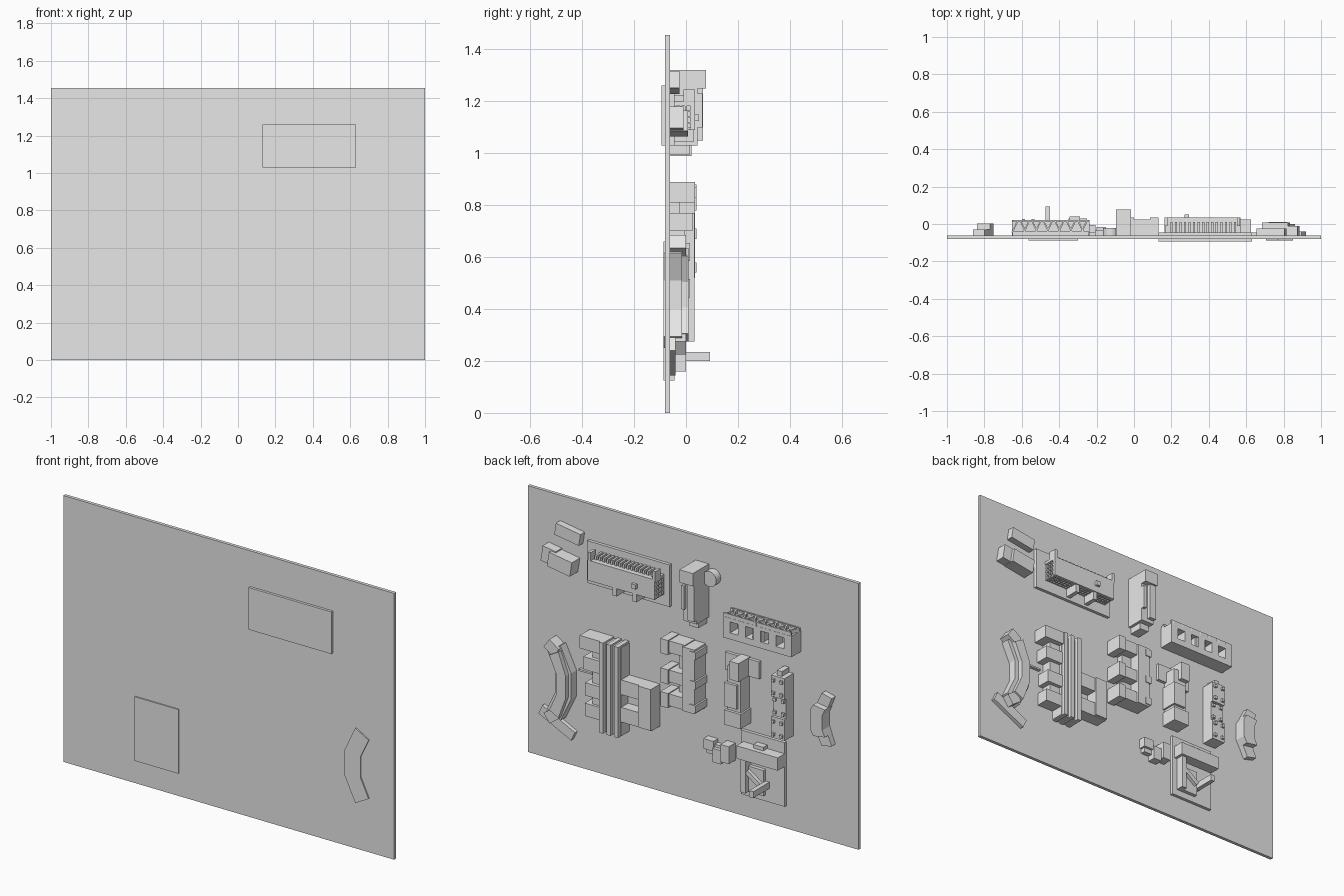
import bpy, bmesh
from math import radians
from mathutils import Matrix, Vector

cube = bpy.data.objects.get("Cube")
if cube:
    bpy.data.objects.remove(cube, do_unlink=True)

grey = bpy.data.materials.new("plain grey")
grey.use_nodes = True
grey.diffuse_color = (0.8, 0.8, 0.8, 1)
grey.node_tree.nodes["Principled BSDF"].inputs["Base Color"].default_value = grey.diffuse_color

BACK = -0.062      # rear face of the board
FRONT = -0.08      # front face of the board


def finish(name, bm):
    bmesh.ops.recalc_face_normals(bm, faces=bm.faces)
    mesh = bpy.data.meshes.new(name)
    bm.to_mesh(mesh)
    bm.free()
    mesh.materials.append(grey)
    part = bpy.data.objects.new(name, mesh)
    bpy.context.collection.objects.link(part)
    return part


def box(name, x, z, top, bottom=BACK, turn=0):
    """Block standing on the board, turned about the board's normal."""
    bm = bmesh.new()
    size = Vector((x[1] - x[0], top - bottom, z[1] - z[0]))
    centre = Vector((sum(x) / 2, (top + bottom) / 2, sum(z) / 2))
    matrix = Matrix.Translation(centre) @ Matrix.Rotation(radians(turn), 4, 'Y') @ Matrix.Diagonal(size.to_4d())
    bmesh.ops.create_cube(bm, size=1, matrix=matrix)
    return finish(name, bm)


def prism(name, outline, top, bottom=BACK):
    """Outline in x and z, raised from the board."""
    bm = bmesh.new()
    face = bm.faces.new([bm.verts.new((x, bottom, z)) for x, z in outline])
    raised = bmesh.ops.extrude_face_region(bm, geom=[face])
    verts = [v for v in raised["geom"] if isinstance(v, bmesh.types.BMVert)]
    bmesh.ops.translate(bm, vec=(0, top - bottom, 0), verts=verts)
    return finish(name, bm)


def crescent(name, middle, outer, inner, top, bottom=BACK):
    """Bent block, mirrored above and below its middle height."""
    def side(points):
        return [(x, middle + h) for x, h in points] + [(x, middle - h) for x, h in reversed(points)]
    return prism(name, side(outer) + side(inner)[::-1], top, bottom)


def spread(first, last, count):
    return [first + (last - first) * i / (count - 1) for i in range(count)]


# Board
box("board", (-1, 1), (0, 1.455), BACK, FRONT)

# Small turned blocks in the upper corner
box("corner_low_block", (.66, .81), (1.24, 1.305), -.025, turn=-9)
box("corner_wide_block", (.80, .88), (1.09, 1.175), -.01, turn=-9)
box("corner_tall_block", (.69, .83), (1.075, 1.155), .008, turn=-9)

# Great hall on its base, which shows through the front of the board
box("hall_base", (.13, .63), (1.03, 1.26), -.045, -.094)
box("hall_facade", (.165, .57), (1.09, 1.195), .035, .02)
box("hall_roof", (.165, .57), (1.185, 1.2), .035)
box("hall_core", (.18, .555), (1.12, 1.19), .025)
for x in spread(.2, .54, 15):
    box("hall_roof_fin", (x - .006, x + .006), (1.2, 1.222), .01, -.045)
for x in (.17, .56):
    box("hall_roof_post", (x - .008, x + .008), (1.19, 1.245), .035, -.01)
    # Window grids on both ends
    for z in spread(1.095, 1.185, 5):
        box("hall_end_bar", (x - .006, x + .006), (z - .003, z + .003), .03)
    for y in spread(-.04, .02, 4):
        box("hall_end_mullion", (x - .006, x + .006), (1.09, 1.19), y + .003, y - .003)
# Grids across the bays below
for x in spread(.19, .55, 19):
    box("hall_bay_mullion", (x - .003, x + .003), (1.09, 1.1), .02)
for y in spread(-.04, .01, 4):
    box("hall_bay_bar", (.17, .565), (1.09, 1.1), y + .003, y - .003)
for x in (.29, .41):
    box("hall_bay_pier", (x - .012, x + .012), (1.045, 1.12), .03)
box("hall_facade_box", (.27, .295), (1.125, 1.15), .05)

# Tower with cap, channel and round drum
box("tower_body", (-.095, -.015), (1.03, 1.26), .045)
box("tower_cap", (-.095, -.015), (1.25, 1.32), .077)
box("tower_right_rib", (-.095, -.055), (1.05, 1.26), .066)
box("tower_left_rib", (-.032, -.015), (1.1, 1.23), .063)
box("tower_foot", (-.085, -.03), (.995, 1.05), .015)
bm = bmesh.new()
bmesh.ops.create_cone(bm, cap_ends=True, segments=32, radius1=.042, radius2=.042, depth=.04,
                      matrix=Matrix.Translation((-.125, -.042, 1.26)) @ Matrix.Rotation(radians(90), 4, 'X'))
finish("round_drum", bm)

# Long truss hall: solid ends, piers, open bays and a zigzag roof
box("truss_floor", (-.65, -.24), (.99, 1.12), -.04)
box("truss_top_beam", (-.65, -.24), (1.085, 1.105), .022)
box("truss_bottom_beam", (-.65, -.24), (.99, 1.025), .022)
for x in spread(-.63, -.26, 5):
    box("truss_pier", (x - .022, x + .022), (.99, 1.105), .022)
box("truss_centre_block", (-.48, -.41), (1, 1.1), .01)
for i, x in enumerate(spread(-.63, -.26, 13)):
    bar = box("truss_roof_brace", (x - .004, x + .004), (1.105, 1.125), .022, -.05)
    bar.data.transform(Matrix.Translation((x, 0, 0)) @ Matrix.Rotation(radians(25 if i % 2 else -25), 4, 'Z')
                       @ Matrix.Translation((-x, 0, 0)))
for y in (-.045, .017):
    box("truss_roof_rail", (-.65, -.24), (1.105, 1.125), y + .004, y - .004)

# Large crescent with a stepped roof, and the low bar below it
crescent("crescent_body", .455, [(.77, .205), (.705, .07)], [(.85, .16), (.80, .055)], -.015, -.087)
crescent("crescent_roof", .455, [(.765, .18), (.72, .06)], [(.82, .15), (.775, .05)], .01)
for z in (.27, .64):
    box("crescent_end_block", (.78, .85), (z - .03, z + .03), .0, turn=-35 if z > .4 else 35)
box("crescent_low_bar", (.70, .92), (.19, .245), -.04, turn=-26)

# Ribbed slab building with side wings
box("slab_core", (.385, .505), (.28, .76), .01)
for x in spread(.4, .49, 3):
    box("slab_rib", (x - .012, x + .012), (.275, .77), .033)
box("slab_left_wing", (.5, .57), (.34, .77), -.005)
for z, reach, top in ((.735, .625, .025), (.62, .61, .015), (.48, .60, .015), (.365, .605, .01)):
    box("slab_left_bay", (.5, reach), (z - .035, z + .035), top)
box("slab_thin_link", (.6, .68), (.535, .545), -.045)
for z in (.395, .545):
    box("slab_right_arm", (.2, .39), (z - .04, z + .04), .01)
box("slab_right_end", (.2, .275), (.36, .585), .02)
box("slab_right_court", (.2, .39), (.36, .585), -.05)

# Three-armed building
box("arms_spine", (-.075, .0), (.53, .88), .035)
for z in (.56, .69, .85):
    box("arm", (-.01, .1), (z - .03, z + .035), .025)
    box("arm_tip", (.085, .13), (z - .04, z + .04), .035)
    box("arm_root", (-.085, -.05), (z - .02, z + .02), .04)
box("arms_court", (-.03, .06), (.56, .85), -.025)

# Stepped block beside a thin plate
box("thin_plate", (-.41, -.205), (.78, .875), -.045)
box("step_block_body", (-.34, -.26), (.53, .84), .015)
box("step_block_top", (-.345, -.29), (.78, .88), .04)
box("step_block_middle", (-.325, -.25), (.62, .75), .03)
box("step_block_foot", (-.35, -.25), (.52, .6), .03)

# Narrow row of three blocks with small studs
for z, top in ((.575, .015), (.69, .0), (.80, .015)):
    box("row_block", (-.605, -.525), (z - .058, z + .058), top)
    for x in (-.59, -.54):
        for h in (-.035, .035):
            box("row_stud", (x - .008, x + .008), (z + h - .008, z + h + .008), top + .012)
box("row_end_post", (-.58, -.55), (.85, .885), .0)

# Small crescent, taller in its middle
crescent("small_crescent_ends", .67, [(-.80, .145), (-.755, .055)], [(-.86, .13), (-.825, .045)], -.03)
crescent("small_crescent_middle", .67, [(-.77, .085), (-.75, .05)], [(-.84, .075), (-.825, .04)], .002)

# Lower yard on its plate, with a bar, a workshop and a chimney
box("yard_plate", (-.565, -.30), (.125, .475), -.045, -.087)
box("yard_bar", (-.565, -.315), (.345, .415), .015)
box("yard_bar_roof_box", (-.46, -.40), (.41, .435), -.01)
box("workshop_body", (-.45, -.33), (.16, .30), -.025)
box("workshop_wall", (-.36, -.33), (.16, .345), .0)
box("workshop_brace", (-.45, -.35), (.235, .26), -.005, turn=-35)
box("chimney", (-.472, -.448), (.2, .235), .093)

# Small cluster beside the yard
box("cluster_link", (-.25, -.1), (.30, .36), -.035)
box("cluster_left", (-.15, -.09), (.325, .38), -.022)
box("cluster_middle", (-.20, -.15), (.27, .345), -.015)
box("cluster_right", (-.255, -.205), (.29, .385), -.005)
